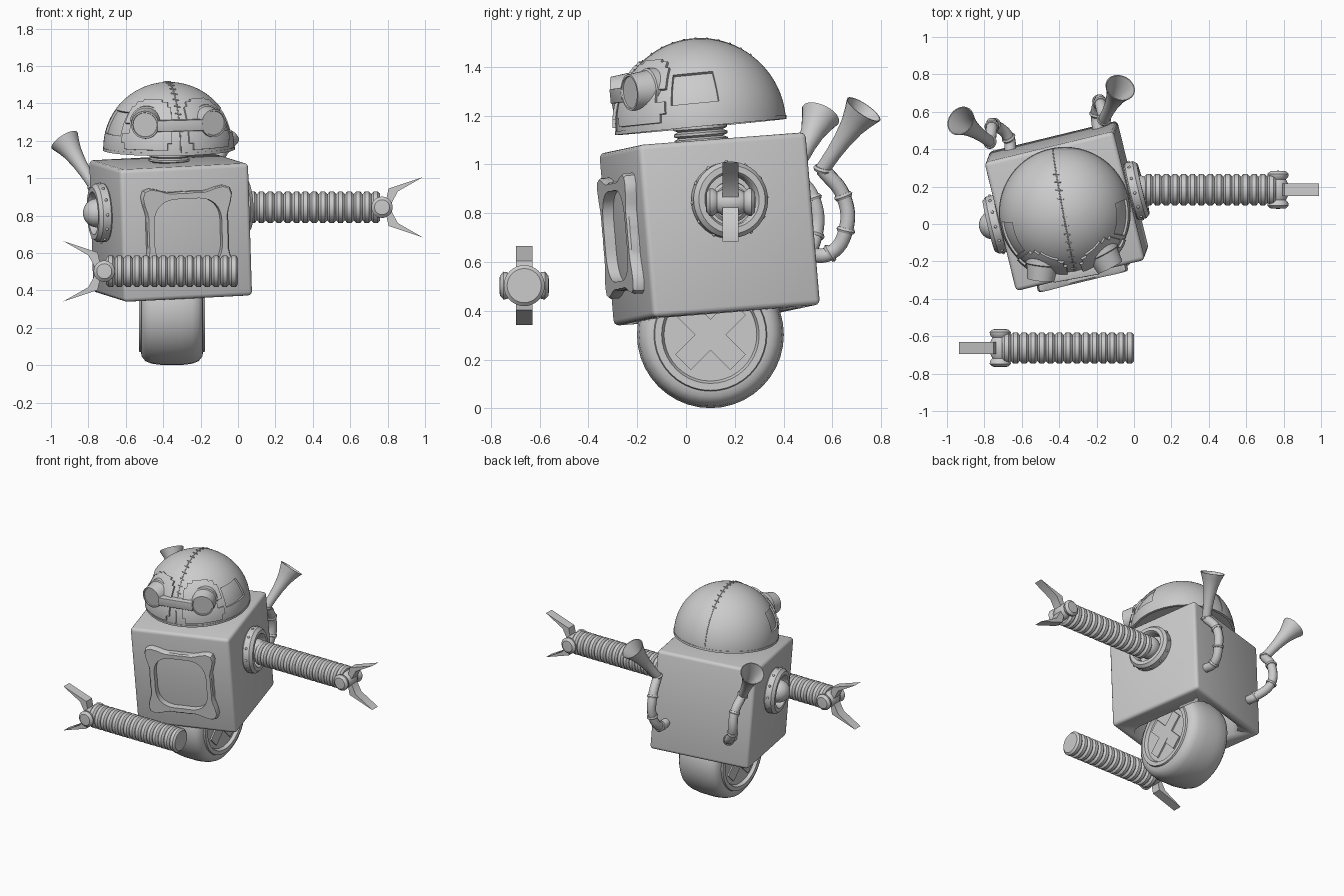
import bpy, bmesh
from math import sin, cos, pi, radians, degrees, atan2, asin
from mathutils import Vector, Matrix

old = bpy.data.objects.get("Cube")
if old:
    bpy.data.objects.remove(old, do_unlink=True)

grey = bpy.data.materials.new("plain grey")
grey.use_nodes = True
grey.diffuse_color = (0.6, 0.6, 0.6, 1)
grey.node_tree.nodes["Principled BSDF"].inputs["Base Color"].default_value = (0.6, 0.6, 0.6, 1)


def frame(origin, x, z):
    """Matrix from an origin, an x direction and an approximate z direction."""
    x = Vector(x).normalized()
    y = Vector(z).cross(x).normalized()
    m = Matrix((x, y, x.cross(y))).transposed().to_4x4()
    m.translation = origin
    return m


def along(origin, axis):
    m = Vector(axis).to_track_quat('Z', 'Y').to_matrix().to_4x4()
    m.translation = origin
    return m


def finish(name, bm, matrix, angle=35):
    bmesh.ops.recalc_face_normals(bm, faces=bm.faces)
    me = bpy.data.meshes.new(name)
    bm.to_mesh(me)
    bm.free()
    me.materials.append(grey)
    ob = bpy.data.objects.new(name, me)
    bpy.context.collection.objects.link(ob)
    ob.matrix_world = matrix
    bpy.ops.object.select_all(action='DESELECT')
    ob.select_set(True)
    bpy.context.view_layer.objects.active = ob
    bpy.ops.object.shade_smooth_by_angle(angle=radians(angle))
    return ob


def lathe(name, profile, matrix, seg=32, angle=35, closed=False):
    """Revolve (radius, height) points around local z."""
    bm = bmesh.new()
    pts = list(profile) + ([profile[0]] if closed else [])
    vs = [bm.verts.new((r, 0, h)) for r, h in pts]
    es = [bm.edges.new(p) for p in zip(vs, vs[1:])]
    bmesh.ops.spin(bm, geom=vs + es, cent=(0, 0, 0), axis=(0, 0, 1), angle=2 * pi, steps=seg)
    bmesh.ops.remove_doubles(bm, verts=bm.verts, dist=0.0002)
    return finish(name, bm, matrix, angle)


def box(name, size, matrix, bevel=0.0, vertical_only=False):
    bm = bmesh.new()
    bmesh.ops.create_cube(bm, size=1, matrix=Matrix.Diagonal((*size, 1)))
    if bevel:
        es = [e for e in bm.edges if not vertical_only or
              abs(e.verts[0].co.z - e.verts[1].co.z) > 0.1]
        bmesh.ops.bevel(bm, geom=es, offset=bevel, segments=3, profile=0.5, affect='EDGES')
    return finish(name, bm, matrix)


def prism(name, outline, depth, matrix):
    """Extrude an outline in local xz symmetrically along y."""
    bm = bmesh.new()
    f = bm.faces.new([bm.verts.new((x, -depth / 2, z)) for x, z in outline])
    ext = bmesh.ops.extrude_face_region(bm, geom=[f])['geom']
    bmesh.ops.translate(bm, vec=(0, depth, 0), verts=[v for v in ext if isinstance(v, bmesh.types.BMVert)])
    return finish(name, bm, matrix)


def tube(name, points, radius):
    cu = bpy.data.curves.new(name, 'CURVE')
    cu.dimensions = '3D'
    cu.bevel_depth, cu.bevel_resolution, cu.resolution_u = radius, 3, 6
    cu.use_fill_caps = True
    sp = cu.splines.new('BEZIER')
    sp.bezier_points.add(len(points) - 1)
    for bp, p in zip(sp.bezier_points, points):
        bp.co = p
        bp.handle_left_type = bp.handle_right_type = 'AUTO'
    cu.materials.append(grey)
    ob = bpy.data.objects.new(name, cu)
    bpy.context.collection.objects.link(ob)


T = Matrix.Translation

# Body: leaning bevelled cube with a wheel well underneath
BODY = frame((-0.36, 0.097, 0.735), (0.97, 0.235, 0.05), (-0.035, -0.085, 0.995))
body = box("body", (0.71, 0.71, 0.71), BODY, 0.022)
well = box("wheel_well_cutter", (0.46, 0.6, 0.5), BODY @ T((0, 0, -0.33)), 0.08, True)
well.hide_render = True
mod = body.modifiers.new("wheel_well", 'BOOLEAN')
mod.operation, mod.object, mod.solver = 'DIFFERENCE', well, 'EXACT'
bpy.context.view_layer.objects.active = body
bpy.ops.object.modifier_apply(modifier=mod.name)
bpy.data.objects.remove(well, do_unlink=True)

# Chest frame: rounded ring with four pointed corners
bm = bmesh.new()
rings = []
N = 64
for inner, y in ((0, 0.01), (0, -0.035), (0.008, -0.045), (1, -0.045), (1.02, 0.006)):
    ring = []
    for i in range(N):
        a = 2 * pi * i / N
        diag = abs(sin(2 * a))
        if inner >= 1:
            r = 0.185 + 0.03 * diag ** 2
        else:
            r = 0.222 + 0.018 * diag + 0.095 * diag ** 8 - inner
        ring.append(bm.verts.new((r * cos(a), y, r * sin(a))))
    rings.append(ring)
for p, q in zip(rings, rings[1:]):
    for i in range(N):
        j = (i + 1) % N
        bm.faces.new((p[i], p[j], q[j], q[i]))
finish("chest_frame", bm, BODY @ T((0, -0.355, 0)))

# Wheel: tyre, hubs and crosses
WHEEL = Vector((-0.353, 0.1, 0.302))
half = [(0, 0.155), (0.19, 0.155), (0.2, 0.177), (0.228, 0.177), (0.232, 0.166),
        (0.255, 0.162), (0.28, 0.142), (0.293, 0.11), (0.301, 0.05)]
lathe("tyre", half + [(r, -h) for r, h in reversed(half)], along(WHEEL, (1, 0, 0)), 40)
for s in (-1, 1):
    for k in (-1, 1):
        m = T(WHEEL + Vector((s * 0.157, 0, 0))) @ Matrix.Rotation(radians(45 * k), 4, 'X')
        box("hub_cross", (0.016 + 0.001 * k, 0.32, 0.09), m)

# Neck: stacked coils
coils = [(0, -0.02)]
for i in range(5):
    coils += [(0.092, 0.026 * i), (0.11, 0.026 * i + 0.008), (0.11, 0.026 * i + 0.018)]
lathe("neck", coils + [(0, 0.13)], along((-0.368, 0.065, 1.06), (0, -0.08, 1)))

# Head: dome with raised eye plates and sunken side panels
HEAD = frame((-0.37, 0.06, 1.165), (0.983, 0.182, 0.025), (-0.03, -0.1, 1))
R = 0.35
bm = bmesh.new()
bmesh.ops.create_uvsphere(bm, u_segments=96, v_segments=64, radius=R)
bmesh.ops.bisect_plane(bm, geom=bm.verts[:] + bm.edges[:] + bm.faces[:], plane_co=(0, 0, 0),
                       plane_no=(0, 0, 1), clear_inner=True)
rim = [e for e in bm.edges if e.is_boundary]
base = bmesh.ops.holes_fill(bm, edges=rim)['faces']
bmesh.ops.recalc_face_normals(bm, faces=bm.faces)


def angles(f):
    c = f.calc_center_median()
    return degrees(atan2(abs(c.x), -c.y)), degrees(asin(min(1, c.z / c.length)))


def eye_plate(f):
    az, el = angles(f)
    tall = 20 < az < 46 and 4 < el < 52
    wide = 9 < az < 55 and 8 < el < 42
    tab = 13 < az < 51 and 4 < el < 47
    return el > 1 and (tall or wide or tab) and not (az > 49 and 18 < el < 26)


def side_panel(f):
    az, el = angles(f)
    return 61 < az < 92 and 15 < el < 37


curved = [f for f in bm.faces if len(f.verts) < 5]
plates = [f for f in curved if eye_plate(f)]
panels = [f for f in curved if side_panel(f)]
bmesh.ops.inset_region(bm, faces=plates, thickness=0.001, depth=0.012, use_even_offset=True)
bmesh.ops.inset_region(bm, faces=panels, thickness=0.001, depth=-0.012, use_even_offset=True)
finish("head_dome", bm, HEAD, 30)
lathe("head_rim", [(R - 0.015, -0.012), (R + 0.003, -0.012), (R + 0.003, 0.003), (R - 0.015, 0.003)],
      HEAD, 64, closed=True)

# Seam and stitches over the dome
seam = [HEAD @ Vector((0, -R * cos(pi * i / 24), R * sin(pi * i / 24))) for i in range(25)]
tube("head_seam", seam, 0.003)
for i in range(15):
    a = radians(20 + 8 * i)
    m = HEAD @ Matrix.Rotation(-a, 4, 'X') @ T((0, -R - 0.001, 0))
    box("stitch", (0.036, 0.008, 0.006), m @ Matrix.Rotation(0.3, 4, 'Y'), 0.002)

# Goggles: tapered eye tubes and a bridge
for s in (-1, 1):
    d = Vector((s * sin(radians(17)), -cos(radians(17)), 0))
    m = HEAD @ along(Vector((s * 0.188, -0.318, 0.155)) - d * 0.13, d)
    lathe("eye_tube", [(0, 0), (0.092, 0), (0.092, 0.045), (0.084, 0.05), (0.074, 0.13),
                       (0.066, 0.13), (0.064, 0.124), (0, 0.124)], m)
box("goggle_bridge", (0.25, 0.05, 0.06), HEAD @ T((0, -0.317, 0.148)), 0.004)

# Shoulder sockets with rivets and ball joints
for s in (-1, 1):
    m = BODY @ along((s * 0.35, 0, 0.1), (s, 0, 0))
    lathe("shoulder_ring", [(0.105, 0), (0.145, 0), (0.157, 0.012), (0.157, 0.055), (0.14, 0.075),
                            (0.115, 0.075), (0.105, 0.06)], m, 40, closed=True)
    lathe("shoulder_ball", [(0.078 * sin(pi * i / 12), 0.05 - 0.078 * cos(pi * i / 12))
                            for i in range(13)], m)
    for i in range(12):
        a = 2 * pi * i / 12
        bm = bmesh.new()
        bmesh.ops.create_icosphere(bm, subdivisions=1, radius=0.009)
        finish("rivet", bm, m @ T((0.157 * cos(a), 0.157 * sin(a), 0.033)), 80)

# Arms: ribbed hose, spool joint and two claws
ribs = [(0, 0)]
pitch = 0.047
for i in range(15):
    ribs += [(0.07, i * pitch), (0.084, i * pitch + 0.012), (0.084, i * pitch + 0.034)]
ribs += [(0.07, 15 * pitch), (0, 15 * pitch)]
spool = [(0, -0.102), (0.04, -0.1), (0.057, -0.085), (0.055, -0.07), (0.042, -0.055), (0.055, -0.03)]
spool += [(r, -h) for r, h in reversed(spool)]
claw = [(0.02, 0.03), (0.035, 0.1), (0.22, 0.162), (0.085, 0.085), (0.05, 0.02)]
for side, origin, direction in (("left", (0.055, 0.183, 0.845), 1), ("right", (0, -0.663, 0.503), -1)):
    m = frame(origin, (direction, 0, 0), (0, 0, 1))
    lathe(side + "_arm_hose", ribs, m @ along((0, 0, 0), (1, 0, 0)))
    wrist = m @ T((0.715, 0, 0))
    lathe(side + "_wrist_joint", spool, wrist @ along((0, 0, 0), (0, 1, 0)))
    for k in (-1, 1):
        prism(side + "_claw", [(x, k * z) for x, z in claw], 0.066, wrist)

# Horn pipes on the back
horn = [(0.03, 0), (0.032, 0.08), (0.038, 0.15), (0.05, 0.22), (0.066, 0.27), (0.082, 0.31),
        (0.077, 0.31), (0.045, 0.23), (0.025, 0.12), (0, 0.1)]
left_path = [(-0.19, 0.49, 0.63), (-0.2, 0.59, 0.635), (-0.185, 0.655, 0.73),
             (-0.18, 0.645, 0.87), (-0.16, 0.56, 0.98)]
right_path = [(-0.66, 0.37, 0.61), (-0.67, 0.46, 0.61), (-0.75, 0.53, 0.71),
              (-0.76, 0.52, 0.86), (-0.77, 0.44, 0.96)]
for side, path, mouth in (("left", left_path, (-0.07, 0.735, 1.235)),
                          ("right", right_path, (-0.925, 0.55, 1.2))):
    path = [Vector(p) for p in path]
    tube(side + "_pipe", path, 0.031)
    lathe(side + "_horn", horn, along(path[-1], Vector(mouth) - path[-1]), 24)
    for i, (p, q) in enumerate(zip(path, path[1:] + [Vector(mouth)])):
        lathe(side + "_pipe_collar", [(0, -0.01), (0.034, -0.01), (0.039, 0), (0.034, 0.01), (0, 0.01)],
              along(p, (q - path[max(i - 1, 0)])), 20)
